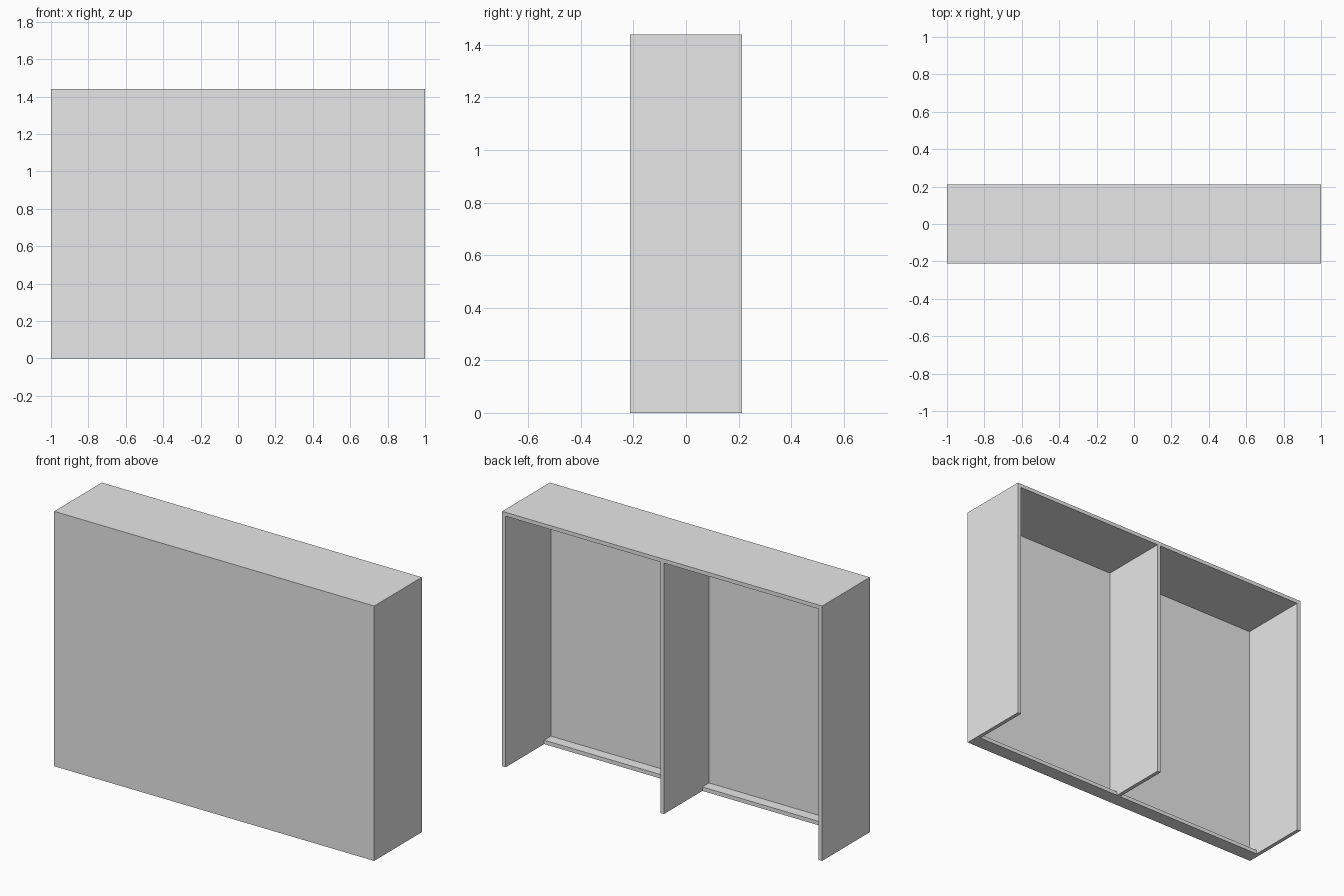
import bpy

cube = bpy.data.objects.get("Cube")
if cube:
    bpy.data.objects.remove(cube, do_unlink=True)

# Overall size, board thickness and depth of the bottom ledge
W, D, H = 2.0, 0.425, 1.44
T = 0.022
LEDGE = 0.082

grey = bpy.data.materials.new("plain_grey")
grey.use_nodes = True
grey.diffuse_color = (0.8, 0.8, 0.8, 1)
grey.node_tree.nodes["Principled BSDF"].inputs["Base Color"].default_value = (0.8, 0.8, 0.8, 1)


def board(name, low, high):
    """Box-shaped board between two opposite corners."""
    bpy.ops.mesh.primitive_cube_add(size=1, location=[(a + b) / 2 for a, b in zip(low, high)])
    ob = bpy.context.object
    ob.name = name
    ob.scale = [b - a for a, b in zip(low, high)]
    bpy.ops.object.transform_apply(location=False, rotation=False, scale=True)
    ob.data.materials.append(grey)
    return ob


x, y = W / 2, D / 2

# Outer shell: front and top boards, open at the back
board("front_panel", (-x, -y, 0), (x, -y + T, H - T))
board("top_panel", (-x, -y, H - T), (x, y, H))

# Upright in the middle of the open back
board("middle_divider", (-T / 2, -y + T, 0), (T / 2, y, H - T))

# Side boards and the narrow ledge at the foot of each bay
for side, s in (("left", 1), ("right", -1)):
    outer, inner = sorted((s * x, s * (x - T)))
    board(side + "_side", (outer, -y + T, 0), (inner, y, H - T))
    start, end = sorted((s * T / 2, s * (x - T)))
    board(side + "_bottom_ledge", (start, -y + T, 0), (end, -y + LEDGE, T))
